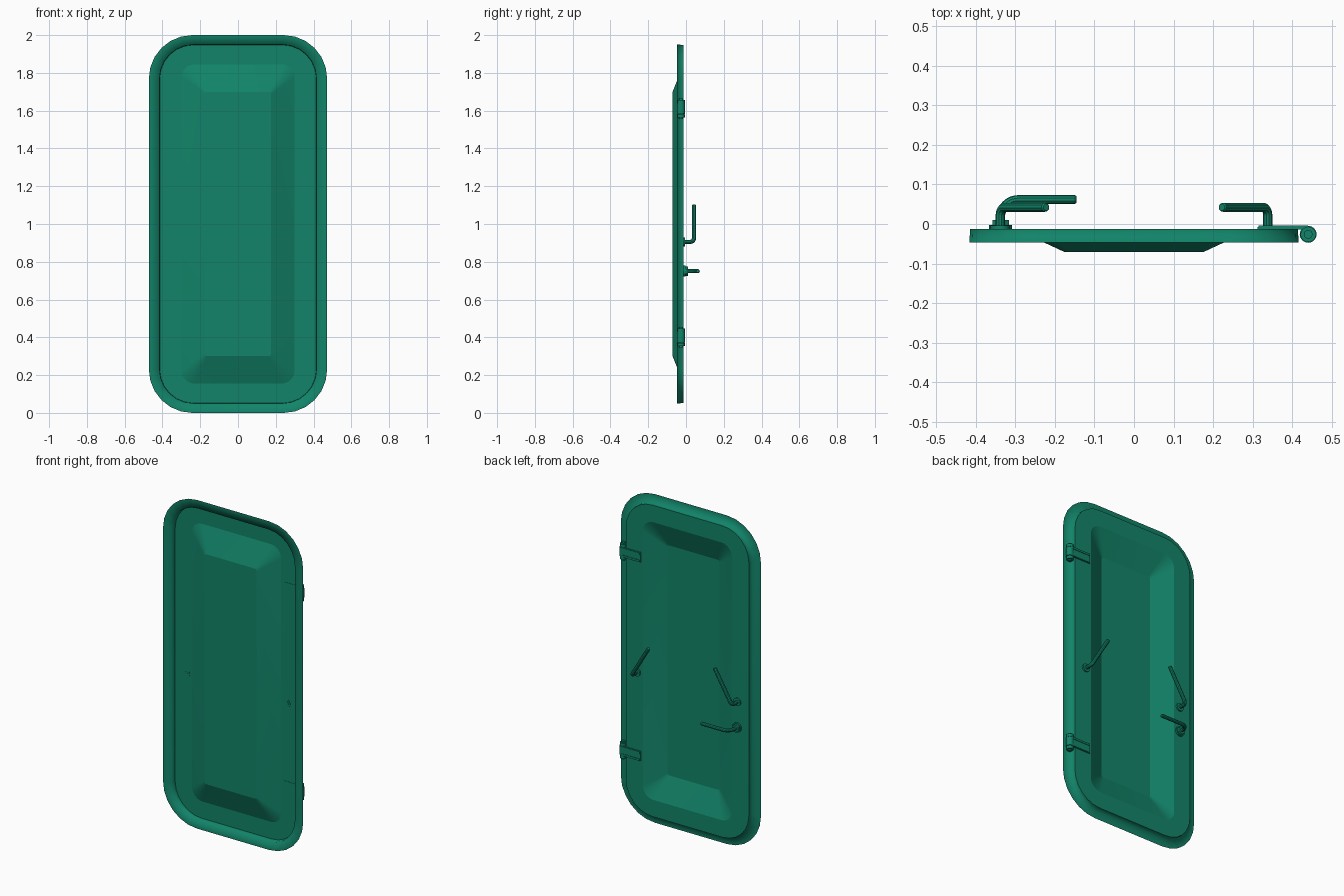
import bpy, bmesh, math
from mathutils import Vector

old = bpy.data.objects.get("Cube")
if old:
    bpy.data.objects.remove(old, do_unlink=True)

GREEN = (0.006, 0.23, 0.14, 1)
paint = bpy.data.materials.new("sea_green_paint")
paint.use_nodes = True
paint.diffuse_color = GREEN
paint.node_tree.nodes["Principled BSDF"].inputs["Base Color"].default_value = GREEN

PANEL_Y = -0.013
FLANGE_Y = -0.047


def finish(bm, name):
    mesh = bpy.data.meshes.new(name)
    bm.to_mesh(mesh)
    bm.free()
    mesh.materials.append(paint)
    obj = bpy.data.objects.new(name, mesh)
    bpy.context.collection.objects.link(obj)
    return obj


def rounded_loop(bm, half_w, half_h, radius, y, steps=6):
    """Ring of vertices around a rounded rectangle in the XZ plane."""
    ring = []
    for corner, (sx, sz) in enumerate([(1, 1), (-1, 1), (-1, -1), (1, -1)]):
        for i in range(steps + 1):
            a = math.pi / 2 * (corner + i / steps)
            ring.append(bm.verts.new((sx * (half_w - radius) + radius * math.cos(a), y,
                                      1 + sz * (half_h - radius) + radius * math.sin(a))))
    return ring


def door_sheet():
    """Pressed sheet: flange, rim wall, recessed panel, raised centre."""
    bm = bmesh.new()
    rings = [rounded_loop(bm, *r) for r in (
        (0.472, 1.0, 0.23, FLANGE_Y),
        (0.416, 0.95, 0.18, FLANGE_Y),
        (0.414, 0.948, 0.178, PANEL_Y),
        (0.30, 0.845, 0.07, PANEL_Y),
        (0.175, 0.70, 0.012, -0.071))]
    for a, b in zip(rings, rings[1:]):
        for i in range(len(a)):
            j = (i + 1) % len(a)
            bm.faces.new((a[i], b[i], b[j], a[j]))
    bm.faces.new(list(reversed(rings[-1])))
    for f in bm.faces:
        f.smooth = True
    # creases where the panel meets the wall and around the raised centre
    for ring in rings[2:]:
        for i in range(len(ring)):
            bm.edges.get((ring[i - 1], ring[i])).smooth = False
    return finish(bm, "door_sheet")


def rod(name, x, z, y0, y1, radius, sides=16, axis="Y"):
    """Cylinder along y (x, z centre) or along z (x, y centre)."""
    bm = bmesh.new()
    bmesh.ops.create_cone(bm, cap_ends=True, segments=sides, radius1=radius,
                          radius2=radius, depth=abs(y1 - y0))
    obj = finish(bm, name)
    mid = (y0 + y1) / 2
    if axis == "Y":
        obj.rotation_euler.x = math.pi / 2
        obj.location = (x, mid, z)
    else:
        obj.location = (x, z, mid)
    if sides > 6:
        for p in obj.data.polygons:
            p.use_smooth = len(p.vertices) == 4
        for e in obj.data.edges:
            v = [obj.data.vertices[k].co.z for k in e.vertices]
            e.use_edge_sharp = abs(v[0] - v[1]) < 1e-5
    return obj


def box(name, low, high):
    bm = bmesh.new()
    bmesh.ops.create_cube(bm, size=1)
    for v in bm.verts:
        v.co = [(l + h) / 2 + c * (h - l) for l, h, c in zip(low, high, v.co)]
    return finish(bm, name)


def bent_handle(name, pivot, tip, y_start, radius, bend):
    """Round bar rising from the panel, bending, then running to the tip."""
    start = Vector((pivot[0], y_start, pivot[1]))
    elbow = Vector((pivot[0], tip[1], pivot[1]))
    end = Vector(tip)
    d_in, d_out = (start - elbow).normalized(), (end - elbow).normalized()
    centre = elbow + bend * (d_in + d_out)
    path = [start]
    for i in range(9):
        a = math.pi / 2 * i / 8
        path.append(centre - bend * (d_out * math.cos(a) + d_in * math.sin(a)))
    path += [end - d_out * 0.004, end]
    curve = bpy.data.curves.new(name, "CURVE")
    curve.dimensions = "3D"
    curve.bevel_depth = radius
    curve.bevel_resolution = 3
    curve.use_fill_caps = True
    spline = curve.splines.new("POLY")
    spline.points.add(len(path) - 1)
    for p, co in zip(spline.points, path):
        p.co = (*co, 1)
    spline.points[-1].radius = 0.75
    curve.materials.append(paint)
    obj = bpy.data.objects.new(name, curve)
    bpy.context.collection.objects.link(obj)
    bpy.ops.object.select_all(action="DESELECT")
    obj.select_set(True)
    bpy.context.view_layer.objects.active = obj
    bpy.ops.object.convert(target="MESH")
    bpy.ops.object.shade_smooth_by_angle()


door_sheet()

# Matching pair of dog handles, leaning inward
for side, label in ((-1, "right"), (1, "left")):
    bent_handle(label + "_dog_handle", (side * 0.338, 0.905),
                (side * 0.222, 0.042, 1.10), -0.015, 0.0115, 0.022)
    rod(label + "_dog_collar", side * 0.338, 0.905, -0.014, -0.004, 0.024)

# Latch lever on washer and hex nut
bent_handle("latch_lever", (-0.337, 0.75), (-0.145, 0.062, 0.75), -0.011, 0.011, 0.045)
rod("latch_washer", -0.337, 0.75, -0.012, -0.002, 0.029)
rod("latch_nut", -0.337, 0.75, -0.004, 0.010, 0.024, sides=6)

# Hinges: strap, two ribs, and a barrel of stacked knuckles
for z, label in ((1.61, "upper"), (0.40, "lower")):
    box(label + "_hinge_strap", (0.312, -0.0145, z - 0.03), (0.44, -0.007, z + 0.03))
    for s in (-1, 1):
        box(label + "_hinge_rib", (0.315, -0.012, z + s * 0.022 - 0.006),
            (0.44, -0.004, z + s * 0.022 + 0.006))
        rod(label + "_hinge_end_knuckle", 0.440, -0.026, z + s * 0.029, z + s * 0.047,
            0.0195, axis="Z")
        rod(label + "_hinge_pin_end", 0.440, -0.026, z + s * 0.045, z + s * 0.054,
            0.011, axis="Z")
    rod(label + "_hinge_knuckle", 0.440, -0.026, z - 0.027, z + 0.027, 0.0215, axis="Z")
